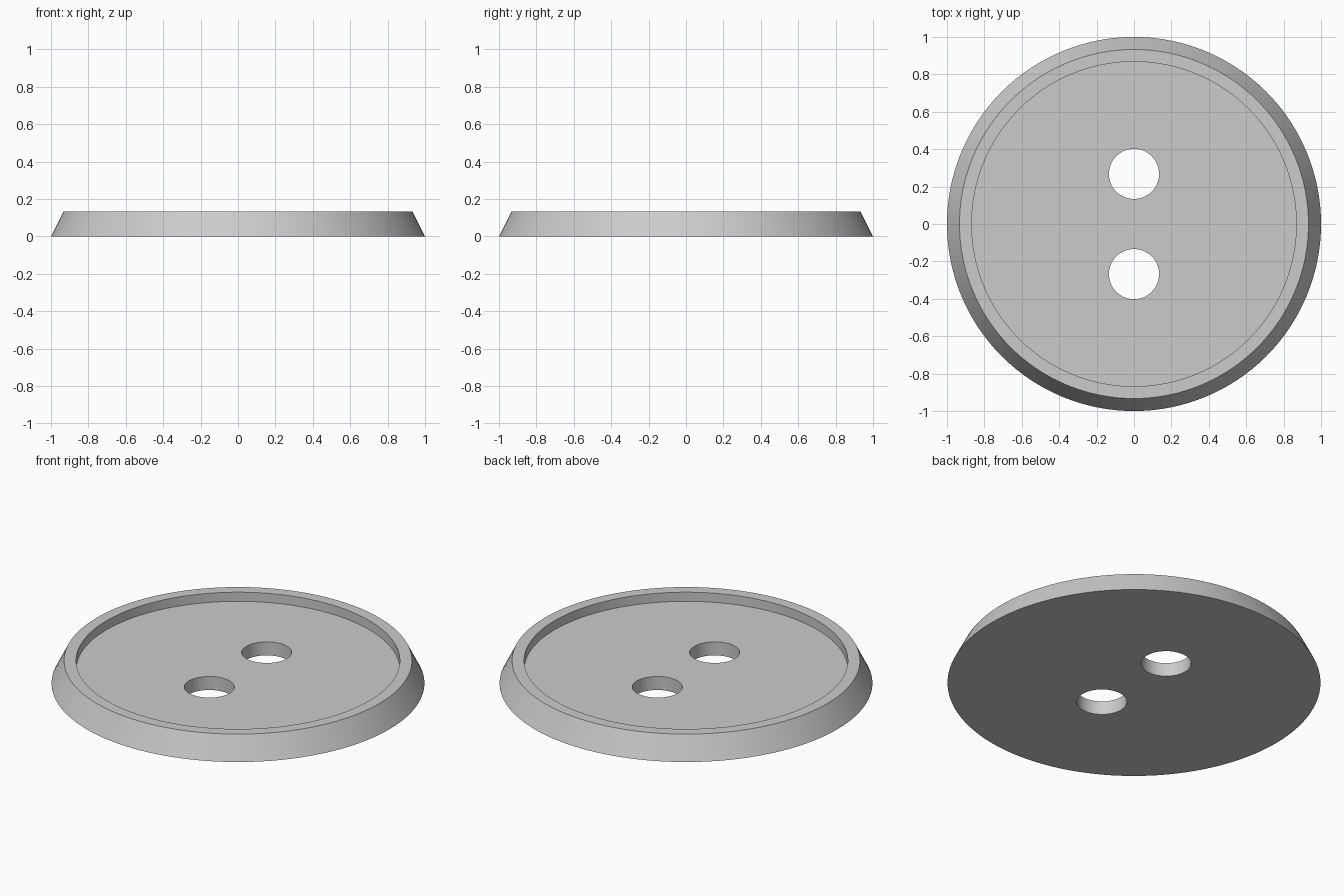
import bpy
import bmesh
import math

default_cube = bpy.data.objects.get("Cube")
if default_cube:
    bpy.data.objects.remove(default_cube, do_unlink=True)

SEGMENTS = 128
HOLE_RADIUS = 0.134
HOLE_OFFSET = 0.268

# Single plain grey
grey = bpy.data.materials.new("light grey")
grey.use_nodes = True
color = (0.6, 0.6, 0.6, 1)
grey.diffuse_color = color
grey.node_tree.nodes["Principled BSDF"].inputs["Base Color"].default_value = color


def lathe(name, profile):
    """Turn a (radius, height) profile into a closed solid around z."""
    bm = bmesh.new()
    rings = []
    for radius, height in profile:
        angles = [math.tau * i / SEGMENTS for i in range(SEGMENTS)]
        rings.append([bm.verts.new((radius * math.cos(a), radius * math.sin(a), height))
                      for a in angles])
    for low, high in zip(rings, rings[1:]):
        for i in range(SEGMENTS):
            j = (i + 1) % SEGMENTS
            bm.faces.new((low[i], low[j], high[j], high[i]))
    bm.faces.new(rings[0][::-1])
    bm.faces.new(rings[-1])
    bmesh.ops.recalc_face_normals(bm, faces=bm.faces)
    mesh = bpy.data.meshes.new(name)
    bm.to_mesh(mesh)
    bm.free()
    obj = bpy.data.objects.new(name, mesh)
    bpy.context.collection.objects.link(obj)
    mesh.materials.append(grey)
    return obj


# Disc with sloped side, flat raised rim and sunken floor
button = lathe("button", [(1, 0), (0.933, 0.134), (0.868, 0.134), (0.868, 0.08)])

# Two thread holes
bpy.context.view_layer.objects.active = button
for side in (-1, 1):
    cutter = lathe("hole_cutter", [(HOLE_RADIUS, -0.2), (HOLE_RADIUS, 0.3)])
    cutter.location.y = side * HOLE_OFFSET
    cutter.hide_render = True
    cut = button.modifiers.new("thread hole", "BOOLEAN")
    cut.operation = "DIFFERENCE"
    cut.solver = "EXACT"
    cut.object = cutter
    bpy.context.view_layer.update()
    bpy.ops.object.modifier_apply(modifier=cut.name)
    bpy.data.objects.remove(cutter, do_unlink=True)

# Smooth round walls, crisp edges
bpy.ops.object.select_all(action="DESELECT")
button.select_set(True)
bpy.ops.object.shade_smooth_by_angle(angle=math.radians(30))
